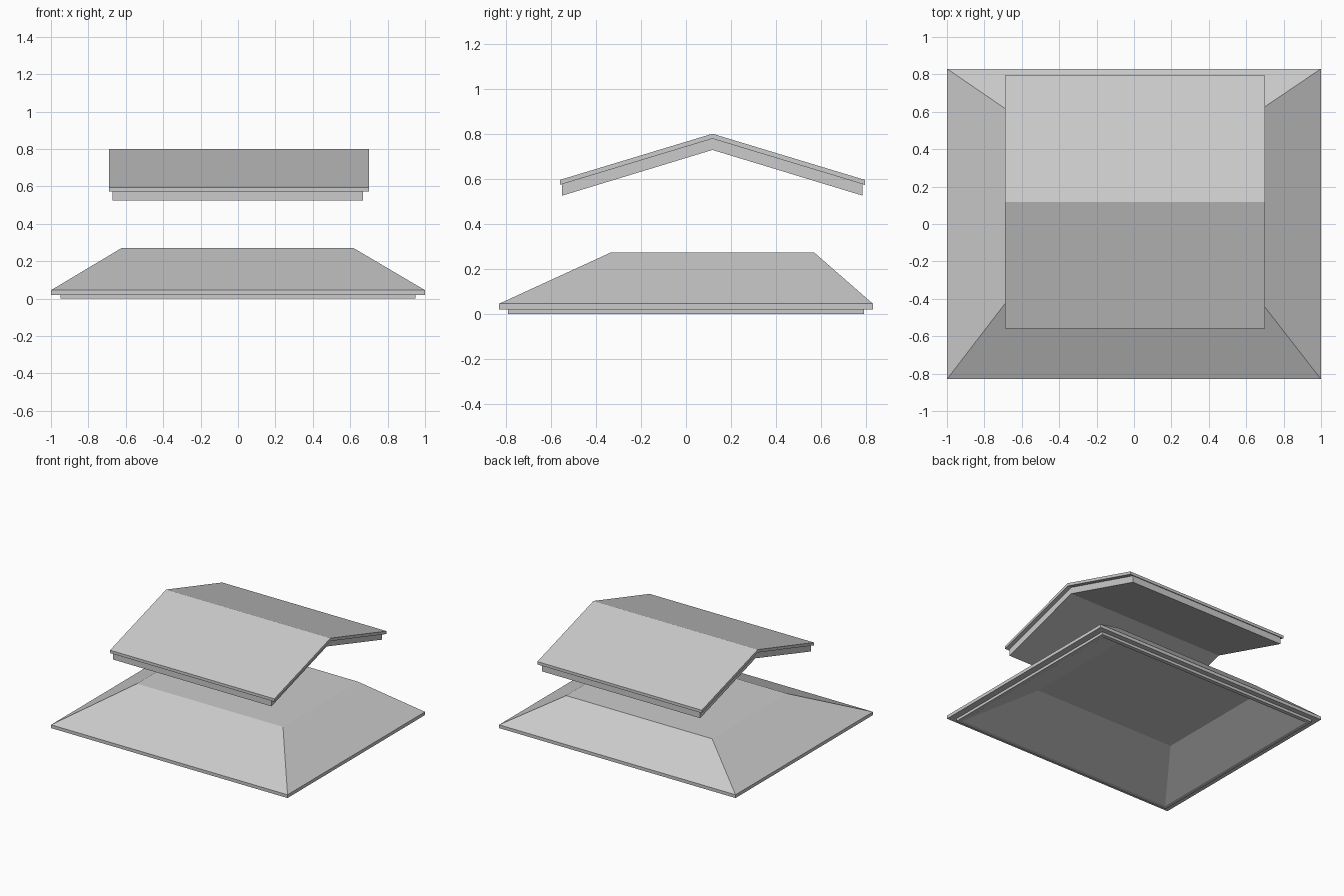
import bpy

if "Cube" in bpy.data.objects:
    bpy.data.objects.remove(bpy.data.objects["Cube"])


def make(name, verts, faces):
    mesh = bpy.data.meshes.new(name)
    mesh.from_pydata(verts, [], faces)
    mesh.update()
    obj = bpy.data.objects.new(name, mesh)
    bpy.context.collection.objects.link(obj)
    return obj


def lofted(name, rings):
    """Loft rectangles (x0, x1, y0, y1, z), capping both ends."""
    verts, faces = [], []
    for x0, x1, y0, y1, z in rings:
        verts += [(x0, y0, z), (x1, y0, z), (x1, y1, z), (x0, y1, z)]
    for r in range(len(rings) - 1):
        for i in range(4):
            a, b = 4 * r + i, 4 * r + (i + 1) % 4
            faces.append((a, b, b + 4, a + 4))
    n = 4 * len(rings)
    faces += [(3, 2, 1, 0), (n - 4, n - 3, n - 2, n - 1)]
    return make(name, verts, faces)


def gable(name, x0, x1, y0, y1, ridge_z, eave_z, thick):
    """Folded slab with vertical eaves, extruded along x."""
    ym = (y0 + y1) / 2
    profile = [(y0, eave_z - thick), (ym, ridge_z - thick), (y1, eave_z - thick),
               (y1, eave_z), (ym, ridge_z), (y0, eave_z)]
    verts = [(x, y, z) for x in (x0, x1) for y, z in profile]
    faces = [(i, i + 6, (i + 1) % 6 + 6, (i + 1) % 6) for i in range(6)]
    faces = [f[::-1] for f in faces]
    faces += [(5, 4, 1, 0), (4, 3, 2, 1), (6, 7, 10, 11), (7, 8, 9, 10)]
    return make(name, verts, faces)


# Lower hipped roof: hollow skin from the trim underside, around the rim, to the flat top
lofted("lower_hip_roof", [
    (-0.60, 0.60, -0.32, 0.54, 0.17),
    (-0.92, 0.92, -0.76, 0.76, 0.0),
    (-0.95, 0.95, -0.79, 0.79, 0.0),
    (-0.95, 0.95, -0.79, 0.79, 0.02),
    (-1.0, 1.0, -0.83, 0.83, 0.02),
    (-1.0, 1.0, -0.83, 0.83, 0.045),
    (-0.62, 0.615, -0.335, 0.57, 0.272),
])

# Upper gabled roof: thin covering over a thicker, slightly smaller board
gable("upper_roof_covering", -0.69, 0.70, -0.56, 0.795, 0.80, 0.595, 0.022)
gable("upper_roof_board", -0.67, 0.668, -0.55, 0.785, 0.78, 0.577, 0.052)
